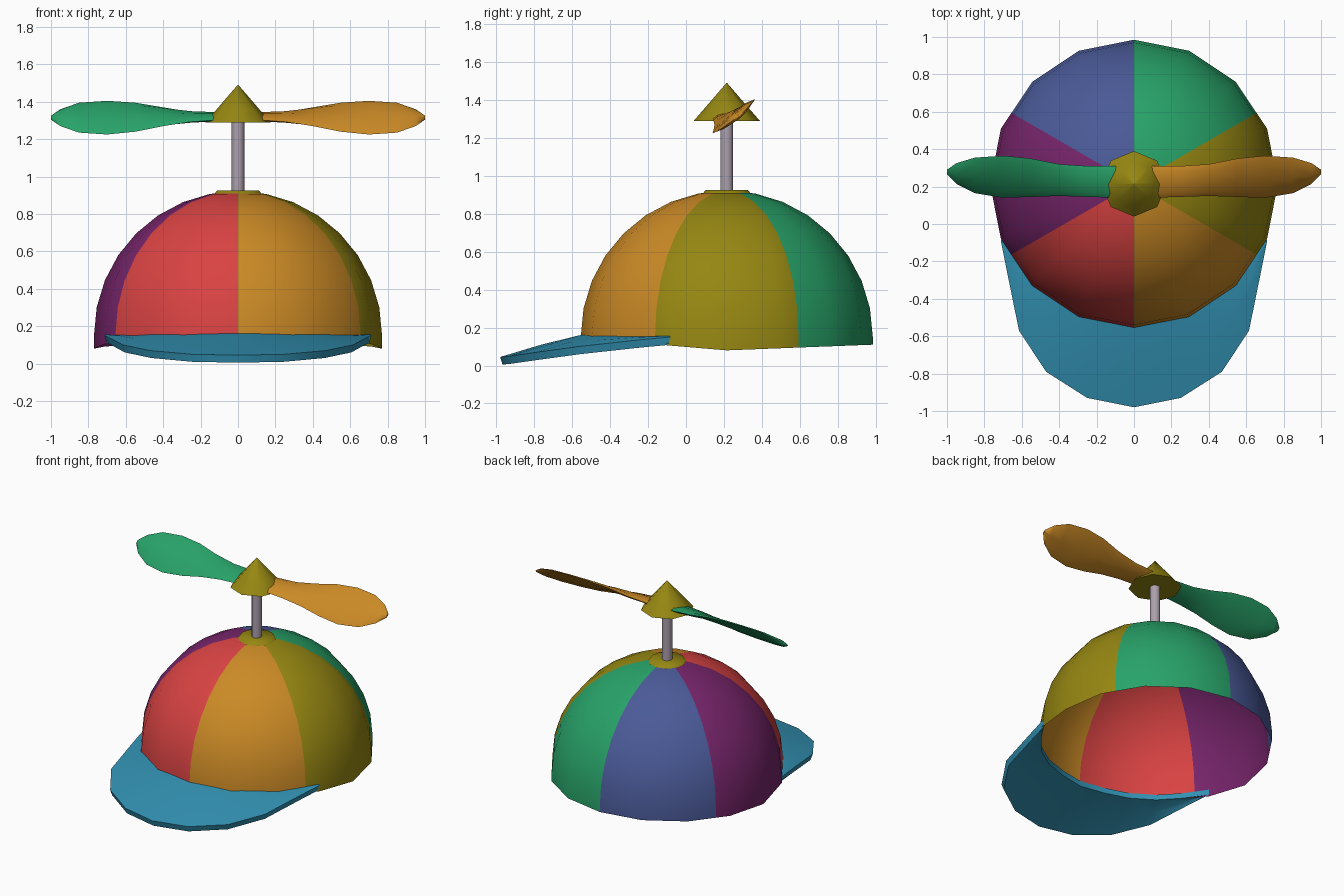
import bpy, bmesh, math

if "Cube" in bpy.data.objects:
    bpy.data.objects.remove(bpy.data.objects["Cube"])

CY = 0.215          # y of the cap axis
R = 0.77            # cap radius
SIDES = 16


def material(name, rgb):
    m = bpy.data.materials.new(name)
    m.diffuse_color = (*rgb, 1)
    m.use_nodes = True
    m.node_tree.nodes["Principled BSDF"].inputs["Base Color"].default_value = m.diffuse_color
    return m


RED = material("red", (0.70, 0.056, 0.056))
ORANGE = material("orange", (0.597, 0.254, 0.019))
OLIVE = material("olive yellow", (0.305, 0.242, 0.006))
GREEN = material("green", (0.021, 0.366, 0.141))
BLUE = material("blue", (0.069, 0.102, 0.314))
PURPLE = material("purple", (0.181, 0.018, 0.144))
TEAL = material("teal", (0.032, 0.283, 0.445))
GREY = material("pale grey", (0.413, 0.352, 0.413))


def finish(bm, name, mats, angle=50):
    bmesh.ops.remove_doubles(bm, verts=bm.verts, dist=1e-5)
    bmesh.ops.recalc_face_normals(bm, faces=bm.faces)
    me = bpy.data.meshes.new(name)
    bm.to_mesh(me)
    bm.free()
    for m in mats:
        me.materials.append(m)
    ob = bpy.data.objects.new(name, me)
    bpy.context.collection.objects.link(ob)
    bpy.ops.object.select_all(action='DESELECT')
    ob.select_set(True)
    bpy.context.view_layer.objects.active = ob
    bpy.ops.object.shade_smooth_by_angle(angle=math.radians(angle))
    return ob


def loft(bm, rings, closed=True, caps=True):
    """Skin a list of point rings; returns nothing."""
    vs = [[bm.verts.new(p) for p in ring] for ring in rings]
    n = len(vs[0])
    for a, b in zip(vs, vs[1:]):
        for i in range(n if closed else n - 1):
            j = (i + 1) % n
            bm.faces.new((a[i], a[j], b[j], b[i]))
    if caps:
        bm.faces.new(vs[0])
        bm.faces.new(vs[-1])


def turned(name, profile, sides, mat, angle=60):
    """Solid of revolution about the cap axis from (radius, z) pairs."""
    bm = bmesh.new()
    loft(bm, [[(r * math.cos(k * math.tau / sides),
                CY + r * math.sin(k * math.tau / sides), z)
               for k in range(sides)] for r, z in profile])
    return finish(bm, name, [mat], angle)


def polygon_radius(a):
    """Radius of the many-sided cap outline at angle a (unit circumradius)."""
    step = math.tau / SIDES
    return math.cos(step / 2) / math.cos(a % step - step / 2)


def on_cap(a, r, z):
    k = r * polygon_radius(a)
    return (k * math.cos(a), CY + k * math.sin(a), z)


# Cap dome: open shell with six coloured panels, rim dips at the sides
def rim_z(a):
    s = math.sin(a)
    return 0.08 + (0.03 * s if s > 0 else -0.065 * s)


degrees = sorted({k * 360 / SIDES for k in range(SIDES)} | {30.0, 150.0, 210.0, 330.0})
angles = [math.radians(d) for d in degrees]
rings = [[on_cap(a, R, rim_z(a)) for a in angles]]
for k in range(8):
    e = math.radians(11.25 * k)
    rings.append([on_cap(a, R * math.cos(e), 0.152 + R * math.sin(e)) for a in angles])
bm = bmesh.new()
loft(bm, rings, caps=False)
top = bm.verts.new((0, CY, 0.152 + R))
bm.verts.ensure_lookup_table()
n = len(angles)
last = [bm.verts[8 * n + i] for i in range(n)]
for i in range(n):
    bm.faces.new((last[i], last[(i + 1) % n], top))
for f in bm.faces:
    c = f.calc_center_median()
    turn = math.degrees(math.atan2(c.y - CY, c.x)) + 90
    f.material_index = int((turn % 360) // 60)
finish(bm, "cap_dome", [ORANGE, OLIVE, GREEN, BLUE, PURPLE, RED])

# Brim: outer edge (x, y, top z) from the middle to the right end
half = [(0, -0.98, 0.045), (0.25, -0.93, 0.05), (0.47, -0.79, 0.07),
        (0.615, -0.57, 0.10), (0.68, -0.25, 0.135), (0.712, -0.09, 0.15)]
outer = [(-x, y, z) for x, y, z in half[:0:-1]] + half
rows = []
for i, (x, y, z) in enumerate(outer):
    t = abs(i - 5) / 5
    a = math.radians(-90 + (i - 5) * 67.5 / 5)
    ix, iy, iz = on_cap(a, R - 0.008, 0.163 - 0.012 * t)
    mx, my, mz = (x + ix) / 2, (y + iy) / 2, (z + iz) / 2
    rows.append([(ix, iy, iz), (mx, my, mz + 0.006), (x, y, z),
                 (x * 0.985, y + 0.012, z - 0.04),
                 (mx, my, mz - 0.032), (ix, iy, iz - 0.038)])
bm = bmesh.new()
loft(bm, rows)
finish(bm, "brim", [TEAL])

# Button, stem and pointed hub
turned("top_button", [(0.14, 0.885), (0.135, 0.897), (0.112, 0.925)], 12, OLIVE)
turned("stem", [(0.034, 0.90), (0.034, 1.32)], 12, GREY)
turned("hub_cone", [(0.175, 1.29), (0.12, 1.353), (0.002, 1.49)], 8, OLIVE)

# Propeller blades: twisted oval sections (x, y min, y max, z min, z max)
sections = [(0.08, 0.14, 0.31, 1.305, 1.335), (0.25, 0.145, 0.31, 1.293, 1.345),
            (0.40, 0.15, 0.32, 1.27, 1.37), (0.55, 0.145, 0.35, 1.24, 1.395),
            (0.70, 0.14, 0.365, 1.225, 1.405), (0.85, 0.165, 0.355, 1.235, 1.395),
            (0.95, 0.215, 0.325, 1.27, 1.36), (1.0, 0.265, 0.29, 1.305, 1.325)]


def blade(name, side, mat):
    rings = []
    for x, y0, y1, z0, z1 in sections:
        cy, cz, hy, hz = (y0 + y1) / 2, (z0 + z1) / 2, (y1 - y0) / 2, (z1 - z0) / 2
        h = math.hypot(hy, hz)
        thick = min(0.018, h * 0.4)
        ring = []
        for k in range(8):
            u = math.cos(k * math.tau / 8)
            v = thick * math.sin(k * math.tau / 8)
            ring.append((side * x, cy + u * hy - v * hz / h, cz + u * hz + v * hy / h))
        rings.append(ring)
    bm = bmesh.new()
    loft(bm, rings)
    finish(bm, name, [mat], 70)


blade("right_blade", 1, ORANGE)
blade("left_blade", -1, GREEN)
